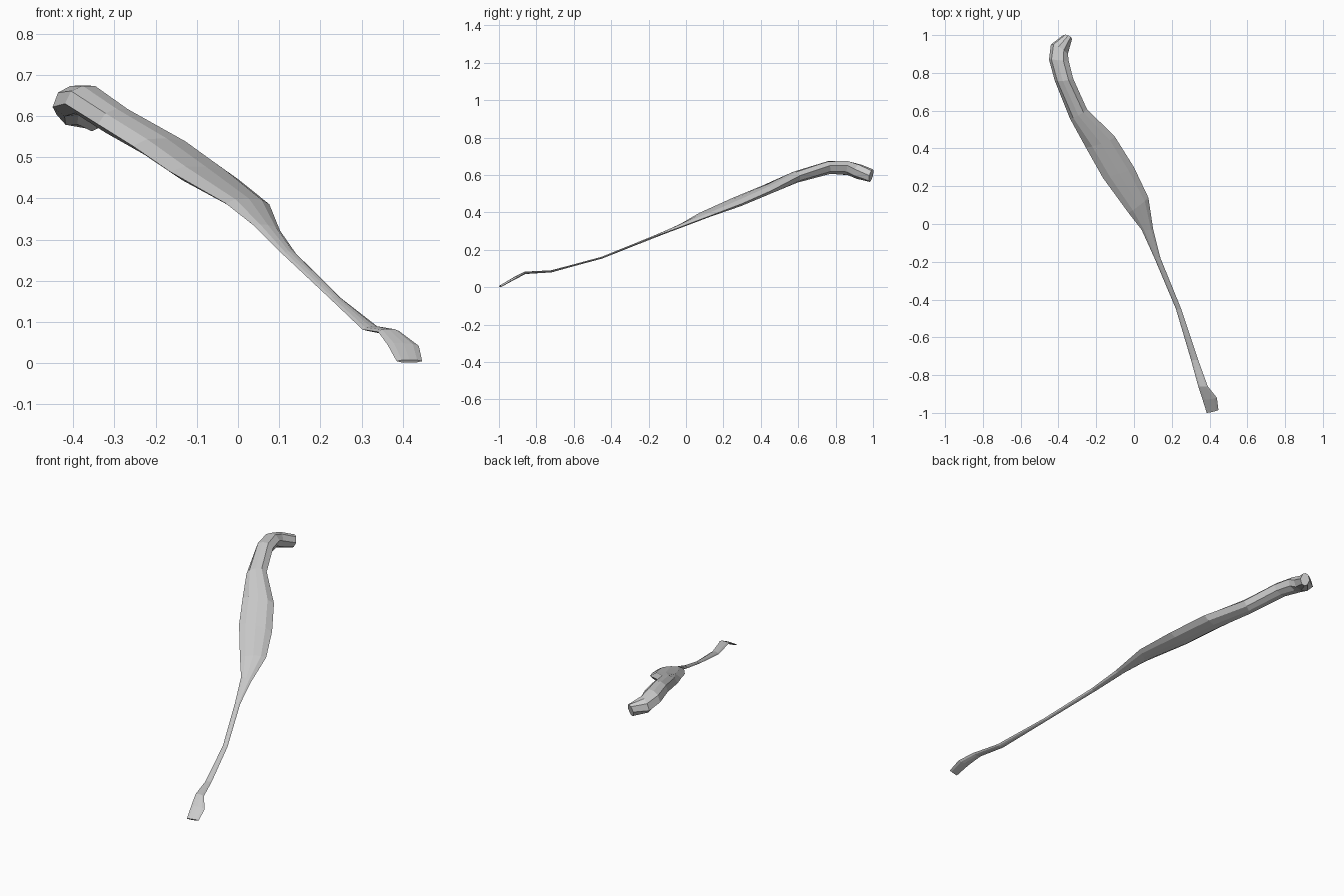
import bpy, bmesh
from mathutils import Vector

# Each section: left edge point, right edge point, thickness
SECTIONS = [
    ((.385, -1.0, .005), (.447, -.985, .005), .008),
    ((.363, -.93, .045), (.439, -.92, .042), .012),
    ((.340, -.86, .076), (.391, -.86, .078), .013),
    ((.302, -.72, .082), (.340, -.72, .088), .010),
    ((.222, -.45, .158), (.250, -.45, .158), .010),
    ((.108, -.18, .265), (.140, -.18, .267), .012),
    ((.040, -.03, .333), (.102, -.03, .322), .018),
    ((-.030, .06, .388), (.076, .14, .386), .028),
    ((-.165, .245, .465), (.000, .30, .447), .045),
    ((-.255, .405, .527), (-.10, .46, .518), .050),
    ((-.340, .56, .580), (-.250, .61, .597), .062),
    ((-.420, .76, .630), (-.322, .77, .650), .070),
    ((-.450, .87, .622), (-.345, .86, .652), .075),
    ((-.440, .95, .603), (-.350, .90, .632), .080),
    ((-.375, 1.0, .597), (-.328, .98, .597), .070),
]
# Flattened eight-sided cross-section: (position across width, share of thickness)
PROFILE = [(0, 0), (.2, .4), (.5, .5), (.8, .4), (1, 0), (.8, -.4), (.5, -.5), (.2, -.4)]

# Loft the sections into one bent blade-like limb
lefts = [Vector(s[0]) for s in SECTIONS]
rights = [Vector(s[1]) for s in SECTIONS]
mids = [(a + b) / 2 for a, b in zip(lefts, rights)]
bm = bmesh.new()
rings = []
last = len(SECTIONS) - 1
for i, (a, b) in enumerate(zip(lefts, rights)):
    tangent = mids[min(i + 1, last)] - mids[max(i - 1, 0)]
    normal = (b - a).cross(tangent).normalized()
    rings.append([bm.verts.new(a.lerp(b, u) + normal * v * SECTIONS[i][2]) for u, v in PROFILE])
n = len(PROFILE)
for r, s in zip(rings, rings[1:]):
    for k in range(n):
        bm.faces.new((r[k], r[(k + 1) % n], s[(k + 1) % n], s[k]))
# Close both ends
bm.faces.new(rings[0])
bm.faces.new(rings[-1])
bmesh.ops.recalc_face_normals(bm, faces=bm.faces)

mesh = bpy.data.meshes.new("curved_limb")
bm.to_mesh(mesh)
bm.free()
limb = bpy.data.objects.new("curved_limb", mesh)
bpy.context.collection.objects.link(limb)
